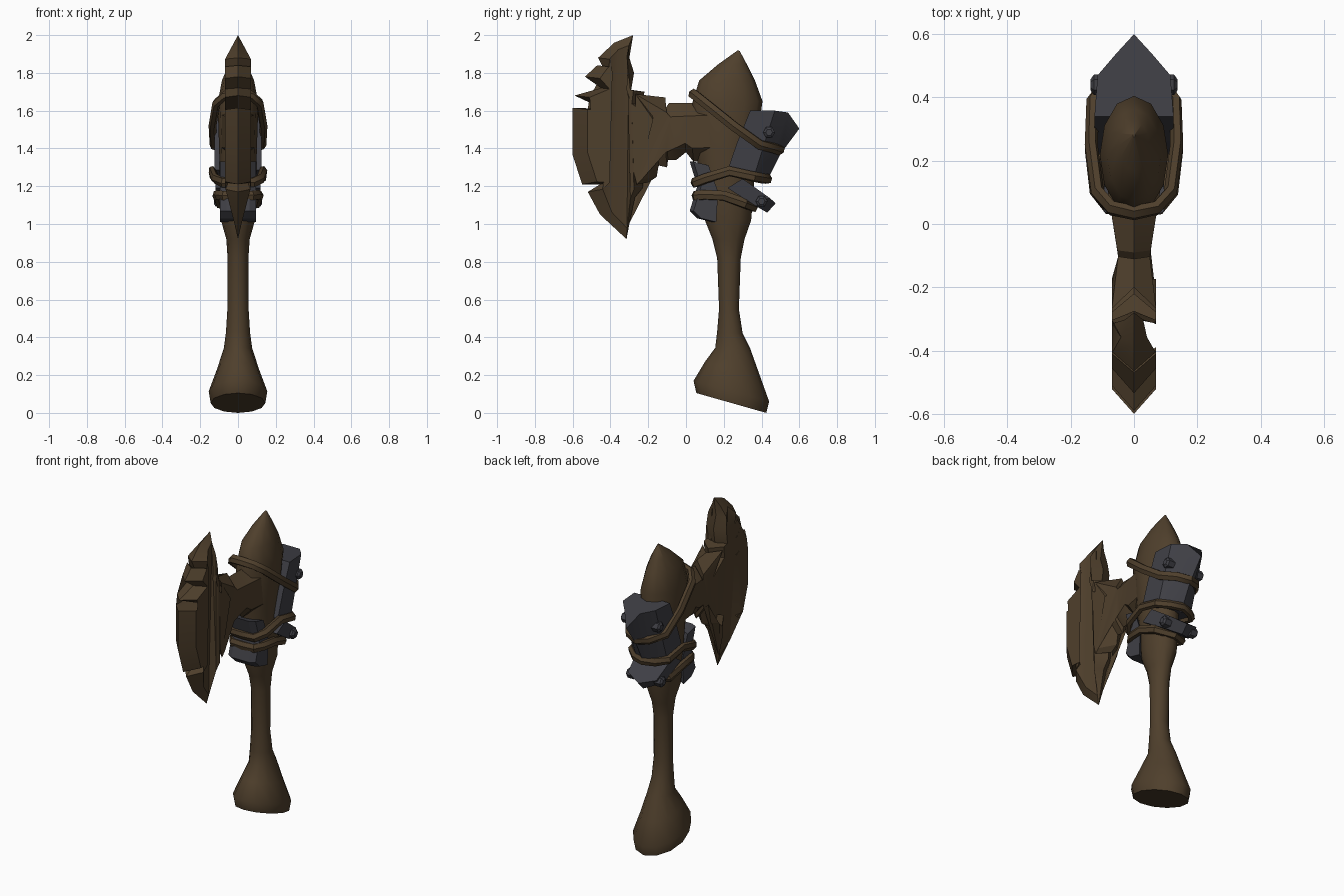
import bpy, bmesh, math
from mathutils import Vector
from mathutils.geometry import intersect_point_line

if "Cube" in bpy.data.objects:
    bpy.data.objects.remove(bpy.data.objects["Cube"])


def material(name, rgb):
    m = bpy.data.materials.new(name)
    m.diffuse_color = (*rgb, 1)
    m.use_nodes = True
    m.node_tree.nodes["Principled BSDF"].inputs["Base Color"].default_value = m.diffuse_color
    return m


wood = material("dark brown wood", (0.078, 0.050, 0.025))
iron = material("dark grey iron", (0.050, 0.050, 0.060))


def finish(bm, name, mat, angle=35):
    bmesh.ops.recalc_face_normals(bm, faces=bm.faces)
    me = bpy.data.meshes.new(name)
    bm.to_mesh(me)
    bm.free()
    ob = bpy.data.objects.new(name, me)
    bpy.context.collection.objects.link(ob)
    me.materials.append(mat)
    bpy.ops.object.select_all(action='DESELECT')
    ob.select_set(True)
    bpy.context.view_layer.objects.active = ob
    bpy.ops.object.shade_smooth_by_angle(angle=math.radians(angle))
    return ob


def loft(name, rings, mat, angle=35, loop=False):
    """Skin closed rings of points; cap the ends, or join them in a loop."""
    bm = bmesh.new()
    vs = [[bm.verts.new(p) for p in r] for r in rings]
    pairs = list(zip(vs, vs[1:])) + ([(vs[-1], vs[0])] if loop else [])
    for a, b in pairs:
        for i in range(len(a)):
            j = (i + 1) % len(a)
            bm.faces.new((a[i], a[j], b[j], b[i]))
    if not loop:
        bm.faces.new(vs[0])
        bm.faces.new(vs[-1])
    return finish(bm, name, mat, angle)


def mirror_ring(half):
    """Half outline with x >= 0 -> full ring symmetric about x = 0."""
    return half + [(-x, y, z) for x, y, z in reversed(half) if x > 0]


# Handle and club head: (front y, front z, back y, back z, half width)
sections = [(.055, .105, .425, .0, .145), (.04, .17, .44, .06, .155),
            (.10, .27, .39, .20, .11), (.155, .345, .34, .34, .075),
            (.165, .43, .30, .42, .064), (.175, .55, .28, .55, .056),
            (.165, .82, .29, .82, .055), (.14, .92, .31, .92, .062),
            (.10, 1.02, .345, 1.02, .09), (.08, 1.2, .36, 1.2, .095),
            (.05, 1.4, .37, 1.4, .10), (.03, 1.63, .405, 1.65, .108),
            (.07, 1.76, .365, 1.76, .085), (.17, 1.845, .325, 1.84, .05),
            (.275, 1.92, .285, 1.915, .004)]
rings = []
for y0, z0, y1, z1, w in sections:
    ring = []
    for k in range(12):
        a = math.tau * k / 12
        t = .5 + .5 * math.cos(a)
        ring.append((w * math.sin(a), y0 + (y1 - y0) * t, z0 + (z1 - z0) * t))
    rings.append(ring)
loft("handle", rings, wood, 50)

# Axe blade: ragged outline (y, z) at x = 0, bevelled to a thick middle
outline = [(.15, 1.64), (.03, 1.64), (-.09, 1.64), (-.11, 1.61), (-.11, 1.67),
           (-.20, 1.68), (-.18, 1.62), (-.23, 1.63), (-.22, 1.70), (-.29, 1.71),
           (-.275, 1.80), (-.30, 1.88), (-.28, 2.0), (-.38, 1.96), (-.465, 1.88),
           (-.43, 1.81), (-.47, 1.84), (-.535, 1.78), (-.45, 1.72), (-.59, 1.68),
           (-.44, 1.61), (-.6, 1.615), (-.6, 1.365), (-.55, 1.21), (-.455, 1.21),
           (-.52, 1.17), (-.455, 1.05), (-.315, .92), (-.30, 1.0), (-.27, 1.14),
           (-.23, 1.19), (-.22, 1.285), (-.2, 1.22), (-.155, 1.25), (-.145, 1.31),
           (-.10, 1.30), (-.095, 1.34), (-.05, 1.34), (0, 1.38), (.04, 1.33), (.15, 1.33)]
spine = [((.15, 1.5), (-.38, 1.45)), ((-.38, 1.45), (-.33, 1.88)),
         ((-.38, 1.45), (-.31, 1.05))]


def inward(p):
    """Move an outline point towards the nearest part of the spine."""
    p = Vector((*p, 0))
    best = None
    for a, b in spine:
        a, b = Vector((*a, 0)), Vector((*b, 0))
        t = min(1, max(0, intersect_point_line(p, a, b)[1]))
        q = a.lerp(b, t)
        if best is None or (q - p).length < (best - p).length:
            best = q
    d = (best - p).length
    q = p.lerp(best, min(.08, .45 * d) / d)
    h = .07
    if q.x > -.16:
        h = .05 + .04 * max(0, q.x + .1) / .25
    h *= min(1, max(.1, (q.y - .93) / .27), max(.1, (2 - q.y) / .13))
    return h, q.x, q.y


bm = bmesh.new()
rim = [bm.verts.new((0, y, z)) for y, z in outline]
inner = [inward(p) for p in outline]
for s in (1, -1):
    vs = [bm.verts.new((s * x, y, z)) for x, y, z in inner]
    for i in range(len(vs)):
        j = (i + 1) % len(vs)
        bm.faces.new((rim[i], rim[j], vs[j], vs[i]))
    bmesh.ops.triangulate(bm, faces=[bm.faces.new(vs)])
finish(bm, "blade", wood, 30)

# Iron plates bent round the back of the head
loft("upper_back_plate", [
    mirror_ring([(0, .42, 1.21), (.06, .41, 1.23), (.12, .36, 1.25), (.125, .22, 1.285)]),
    mirror_ring([(0, .50, 1.37), (.058, .47, 1.40), (.118, .41, 1.41), (.125, .27, 1.43)]),
    mirror_ring([(0, .60, 1.505), (.055, .54, 1.59), (.115, .47, 1.6), (.125, .34, 1.6)])],
    iron, 25)
loft("lower_back_plate", [
    mirror_ring([(0, .43, 1.06), (.10, .37, 1.095), (.12, .22, 1.19)]),
    mirror_ring([(0, .475, 1.11), (.10, .44, 1.14), (.12, .30, 1.24)])], iron, 25)

# Iron plate on the front of the neck, pinched under the straps
profile = [(.02, 1.33), (.10, 1.31), (.15, 1.17), (.14, 1.01), (.06, 1.03), (.02, 1.07), (.06, 1.2)]
loft("front_plate", [[(x, y + c, z) for y, z in profile]
                     for x, c in ((-.095, .02), (-.06, 0), (.06, 0), (.095, .02))], iron, 25)


# Leather straps: closed hexagonal tubes along half paths
def strap(name, half, r=.026):
    path = [Vector(p) for p in mirror_ring(half)]
    n = len(path)
    centre = sum(path, Vector()) / n
    up = (path[n // 4] - centre).cross(path[0] - centre).normalized()
    rings = []
    for i, p in enumerate(path):
        t = (path[(i + 1) % n] - path[i - 1]).normalized()
        side = t.cross(up).normalized()
        top = side.cross(t)
        rings.append([p + side * (r * .8 * math.cos(k * math.tau / 6))
                      + top * (r * 1.1 * math.sin(k * math.tau / 6)) for k in range(6)])
    loft(name, rings, wood, 40, loop=True)


strap("upper_strap", [(0, .035, 1.69), (.07, .05, 1.68), (.115, .10, 1.64), (.135, .25, 1.52),
                      (.13, .39, 1.42), (.07, .47, 1.40), (0, .50, 1.39)])
strap("middle_strap", [(0, .045, 1.22), (.08, .05, 1.22), (.12, .10, 1.24), (.135, .23, 1.28),
                       (.13, .36, 1.25), (.07, .41, 1.24), (0, .435, 1.24)])
strap("lower_strap", [(0, .05, 1.15), (.075, .055, 1.15), (.105, .10, 1.155), (.115, .20, 1.15),
                      (.10, .31, 1.11), (0, .36, 1.09)])

# Bolts on both sides of the back plates
for n, (x, y, z) in enumerate([(.115, .44, 1.485), (.105, .40, 1.12)]):
    for s in (1, -1):
        rings = [[(s * (x + d), y + r * math.cos(k * math.tau / 6), z + r * math.sin(k * math.tau / 6))
                  for k in range(6)] for d, r in ((-.03, .032), (.012, .032), (.022, .018))]
        loft(f"bolt_{n}_{'right' if s > 0 else 'left'}", rings, iron, 20)
